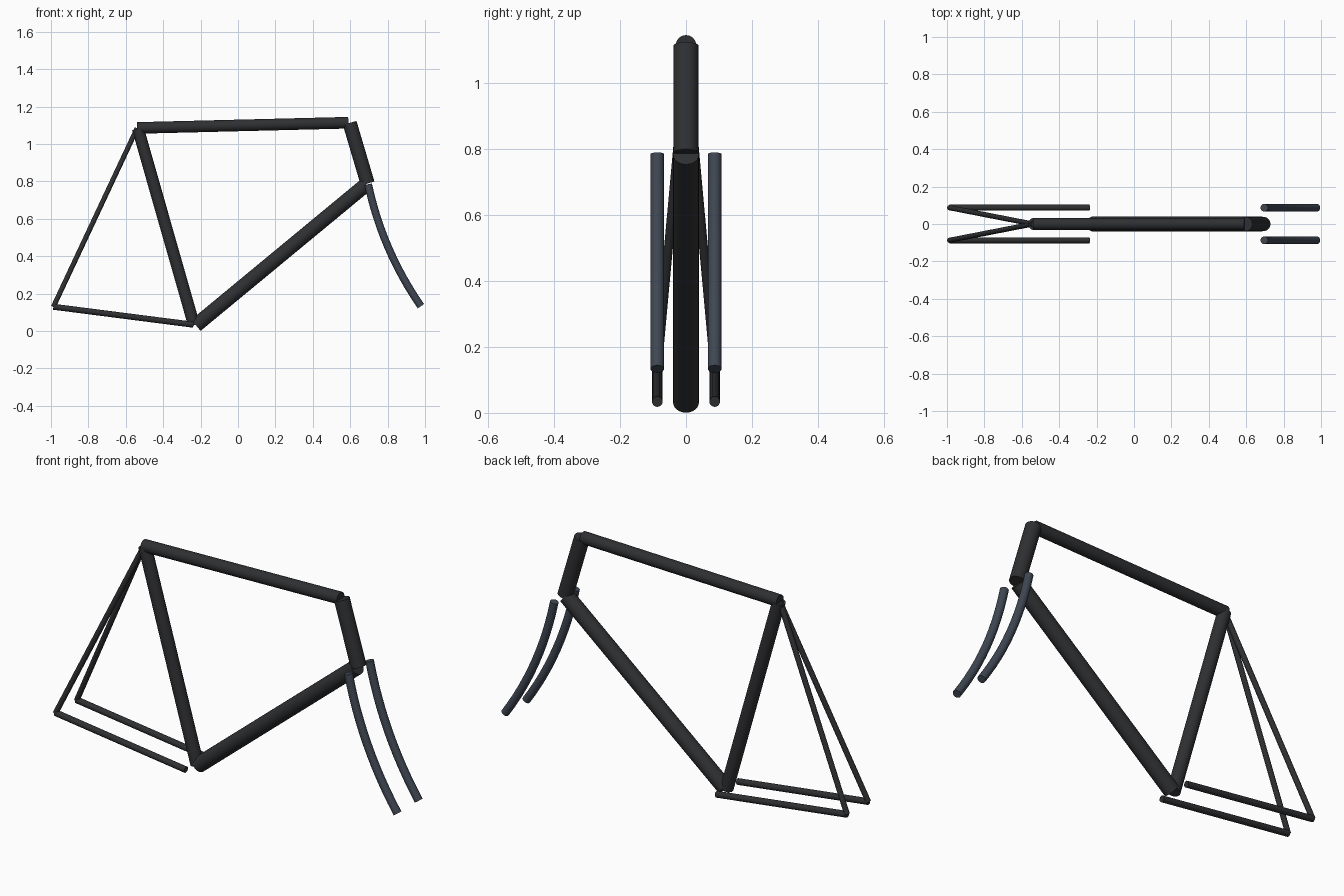
import bpy
from mathutils import Vector

if "Cube" in bpy.data.objects:
    bpy.data.objects.remove(bpy.data.objects["Cube"])


def material(name, color):
    m = bpy.data.materials.new(name)
    m.diffuse_color = color
    m.use_nodes = True
    m.node_tree.nodes["Principled BSDF"].inputs["Base Color"].default_value = m.diffuse_color
    return m


FRAME = material("frame_black", (0.028, 0.029, 0.032, 1))
FORK = material("fork_slate", (0.05, 0.062, 0.085, 1))


def smooth(ob, mat):
    ob.data.materials.append(mat)
    bpy.ops.object.select_all(action='DESELECT')
    ob.select_set(True)
    bpy.context.view_layer.objects.active = ob
    bpy.ops.object.shade_smooth_by_angle()


def tube(name, a, b, r, sides=24):
    """Straight capped tube between two points."""
    a, b = Vector(a), Vector(b)
    d = b - a
    bpy.ops.mesh.primitive_cylinder_add(
        vertices=sides, radius=r, depth=d.length, location=(a + b) / 2,
        rotation=d.to_track_quat('Z', 'Y').to_euler())
    ob = bpy.context.object
    ob.name = name
    smooth(ob, FRAME)


def blade(name, a, c, b, y, r, steps=12, sides=20):
    """Curved capped tube along a quadratic arc in the XZ plane."""
    verts, faces = [], []
    a, b, c = (Vector((p[0], y, p[1])) for p in (a, b, c))
    side = Vector((0, 1, 0))
    from math import cos, sin, tau
    for i in range(steps + 1):
        t = i / steps
        p = a * (1 - t) ** 2 + c * 2 * t * (1 - t) + b * t * t
        tan = ((c - a) * (1 - t) + (b - c) * t).normalized()
        n = side.cross(tan)
        for k in range(sides):
            w = tau * k / sides
            verts.append(p + r * (n * cos(w) + tan.cross(n) * sin(w)))
    for i in range(steps):
        for k in range(sides):
            j = (k + 1) % sides
            faces.append((i * sides + k, i * sides + j,
                          (i + 1) * sides + j, (i + 1) * sides + k))
    faces.append(tuple(reversed(range(sides))))
    faces.append(tuple(range(steps * sides, (steps + 1) * sides)))
    me = bpy.data.meshes.new(name)
    me.from_pydata(verts, [], faces)
    ob = bpy.data.objects.new(name, me)
    bpy.context.collection.objects.link(ob)
    smooth(ob, FORK)


# Main triangle
seat_top = (-0.535, 0, 1.083)
bracket = (-0.235, 0, 0.031)
tube("top_tube", (-0.54, 0, 1.086), (0.59, 0, 1.114), 0.031)
tube("seat_tube", bracket, seat_top, 0.032)
tube("down_tube", (-0.225, 0, 0.031), (0.685, 0, 0.783), 0.039)
tube("head_tube", (0.597, 0, 1.113), (0.693, 0, 0.789), 0.038)

# Rear stays and fork blades on both sides
for label, s in (("right", -1), ("left", 1)):
    y = s * 0.087
    tube("chain_stay_" + label, (-0.987, y, 0.13), (-0.238, y, 0.034), 0.016, 16)
    tube("seat_stay_" + label, (-0.987, y, 0.13), (-0.54, 0, 1.083), 0.0135, 16)
    blade("fork_blade_" + label, (0.696, 0.785), (0.772, 0.43),
          (0.978, 0.133), y, 0.0205)
